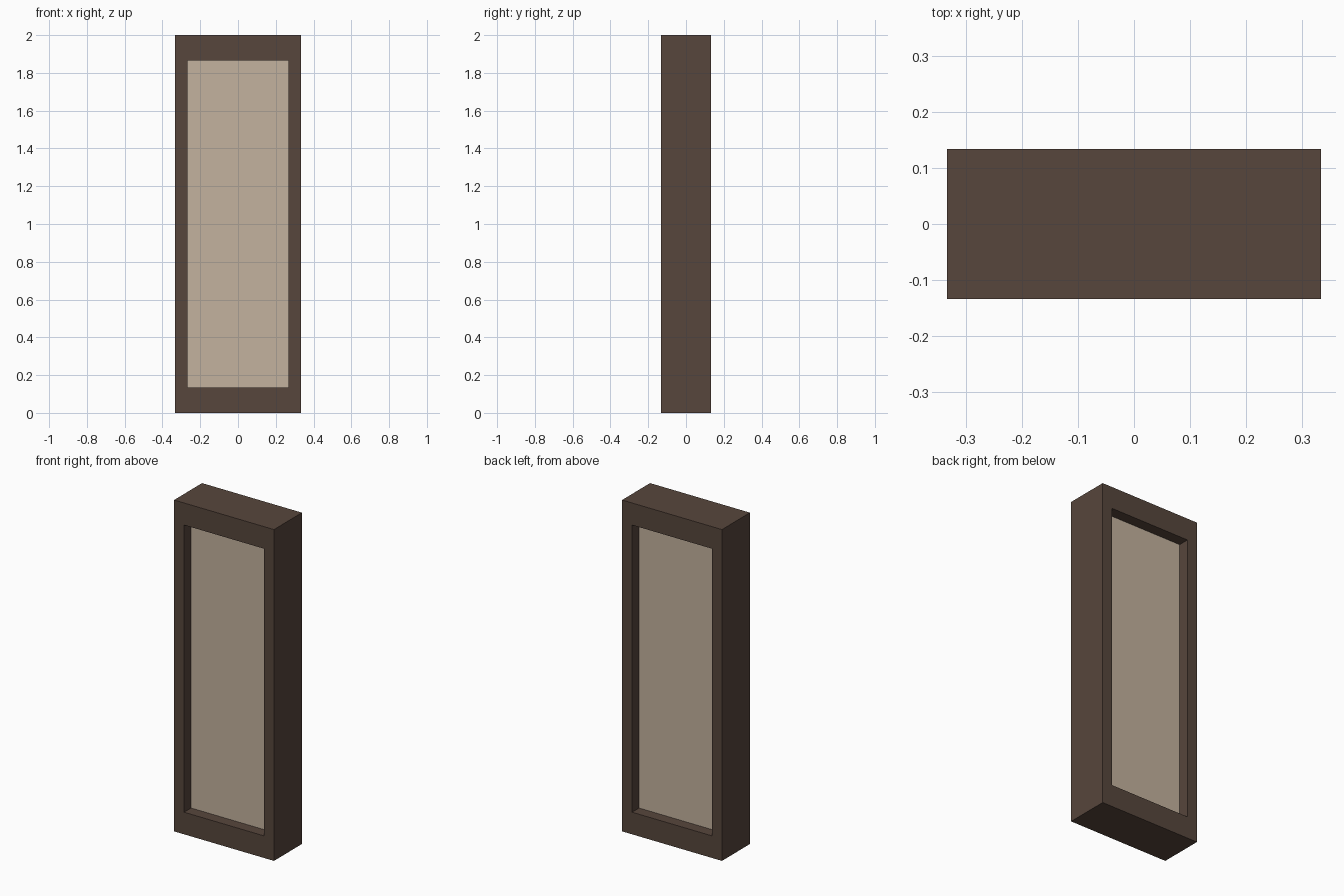
import bpy
import bmesh

if "Cube" in bpy.data.objects:
    bpy.data.objects.remove(bpy.data.objects["Cube"])

W, D, H = 0.667, 0.267, 2.0      # overall size
SIDE, RAIL = 0.0667, 0.1333      # frame border widths
RECESS = 0.0667                  # panel set back on both faces


def material(name, color):
    mat = bpy.data.materials.new(name)
    mat.diffuse_color = (*color, 1)
    mat.use_nodes = True
    mat.node_tree.nodes["Principled BSDF"].inputs["Base Color"].default_value = mat.diffuse_color
    return mat


def finish(bm, name, mat):
    bmesh.ops.recalc_face_normals(bm, faces=bm.faces)
    mesh = bpy.data.meshes.new(name)
    bm.to_mesh(mesh)
    bm.free()
    mesh.materials.append(mat)
    obj = bpy.data.objects.new(name, mesh)
    bpy.context.collection.objects.link(obj)
    return obj


def ring(bm, half_w, z0, z1, y):
    return [bm.verts.new((x, y, z)) for x, z in
            ((-half_w, z0), (half_w, z0), (half_w, z1), (-half_w, z1))]


dark_wood = material("dark_wood", (0.095, 0.061, 0.045))
pale_panel = material("pale_panel", (0.552, 0.445, 0.342))

inner_w = W / 2 - SIDE

# Frame: four rectangular loops joined into a closed tube around the opening
bm = bmesh.new()
loops = [ring(bm, W / 2, 0, H, -D / 2),
         ring(bm, W / 2, 0, H, D / 2),
         ring(bm, inner_w, RAIL, H - RAIL, D / 2),
         ring(bm, inner_w, RAIL, H - RAIL, -D / 2)]
for k in range(4):
    a, b = loops[k], loops[(k + 1) % 4]
    for i in range(4):
        j = (i + 1) % 4
        bm.faces.new((a[i], a[j], b[j], b[i]))
finish(bm, "frame", dark_wood)

# Panel: block filling the opening, recessed front and back
bm = bmesh.new()
bmesh.ops.create_cube(bm, size=1)
bmesh.ops.scale(bm, vec=(2 * inner_w, D - 2 * RECESS, H - 2 * RAIL), verts=bm.verts)
panel = finish(bm, "panel", pale_panel)
panel.location.z = H / 2
